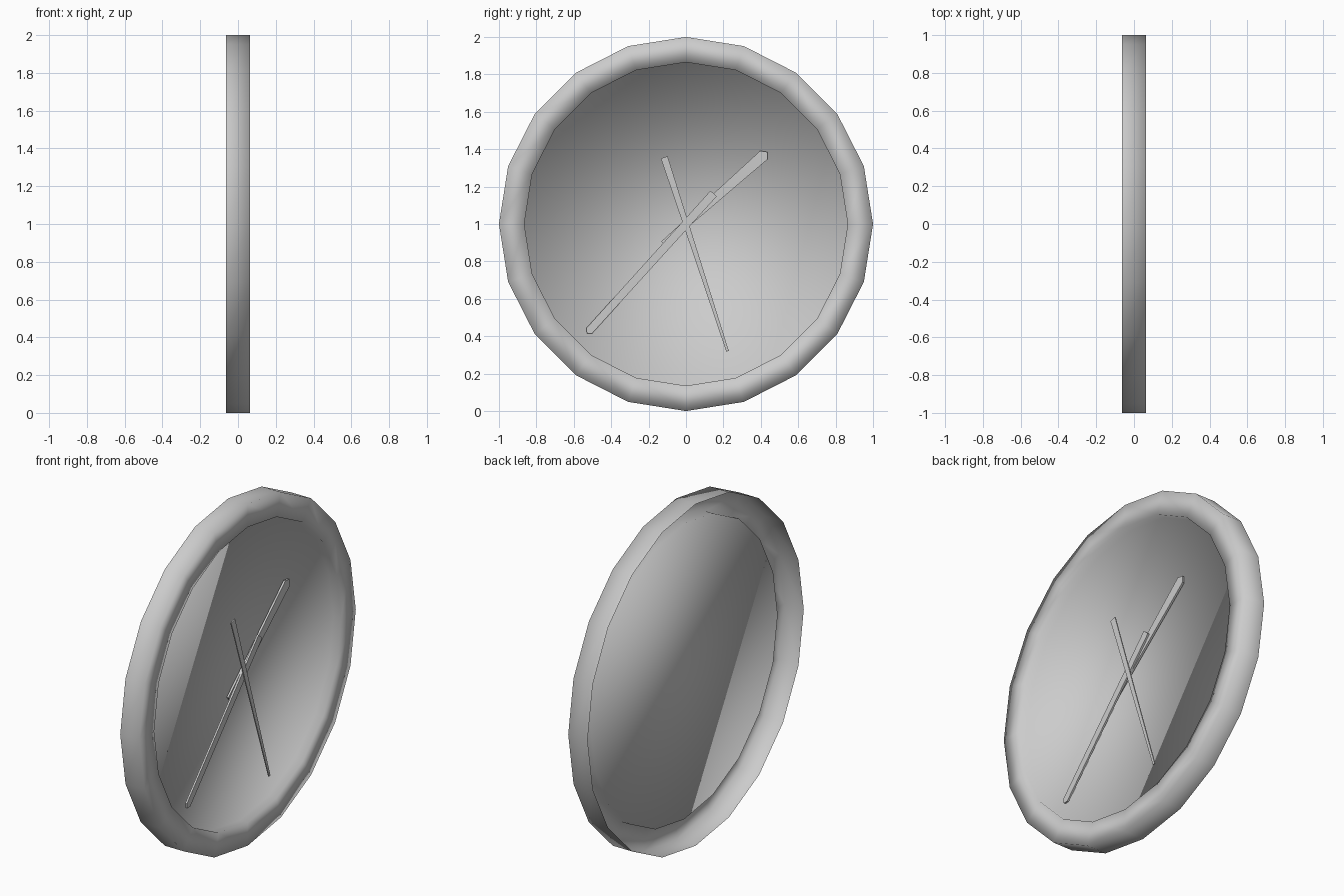
import bpy, bmesh, math
from mathutils import Vector

if "Cube" in bpy.data.objects:
    bpy.data.objects.remove(bpy.data.objects["Cube"])

N = 20
CENTRE_Z = 1.0


def finish(name, bm, smooth):
    mesh = bpy.data.meshes.new(name)
    bm.to_mesh(mesh)
    bm.free()
    for p in mesh.polygons:
        p.use_smooth = smooth
    obj = bpy.data.objects.new(name, mesh)
    bpy.context.collection.objects.link(obj)
    return obj


# Case: open-backed rim and recessed dial, one smooth 20-sided shell
def clock_case(profile):
    bm = bmesh.new()
    rings = []
    for r, x in profile:
        rings.append([bm.verts.new((x, r * math.sin(2 * math.pi * i / N),
                                    CENTRE_Z + r * math.cos(2 * math.pi * i / N)))
                      for i in range(N)])
    for a, b in zip(rings, rings[1:]):
        for i in range(N):
            j = (i + 1) % N
            bm.faces.new((a[i], b[i], b[j], a[j]))
    dial = bm.faces.new(rings[-1][::-1])
    dial.normal_update()
    # Make the dial face forward (+x) and the rest agree with it
    if dial.normal.x < 0:
        dial.normal_flip()
    bmesh.ops.recalc_face_normals(bm, faces=bm.faces[:])
    dial.normal_update()
    if dial.normal.x < 0:
        bmesh.ops.reverse_faces(bm, faces=bm.faces[:])
    return finish("clock_case", bm, True)


# Hand: thin tapered bar with chamfered tip, pointing along (dy, dz)
def clock_hand(name, tip, tail_len, w_tail, w_tip, chamfer, x0, x1):
    d = Vector((0, tip[0], tip[1]))
    length = d.length
    d.normalize()
    side = Vector((0, -d.z, d.y))
    outline = [(-tail_len, -w_tail / 2), (length - chamfer, -w_tip / 2),
               (length, 0), (length - chamfer, w_tip / 2), (-tail_len, w_tail / 2)]
    bm = bmesh.new()
    verts = [bm.verts.new(Vector((x0, 0, CENTRE_Z)) + d * u + side * v) for u, v in outline]
    base = bm.faces.new(verts)
    out = bmesh.ops.extrude_face_region(bm, geom=[base])
    moved = [g for g in out["geom"] if isinstance(g, bmesh.types.BMVert)]
    bmesh.ops.translate(bm, vec=(x1 - x0, 0, 0), verts=moved)
    bmesh.ops.recalc_face_normals(bm, faces=bm.faces[:])
    return finish(name, bm, False)


clock_case([(1.0, -0.0625), (1.0, 0.0625), (0.865, 0.0625), (0.865, 0.012)])
clock_hand("hour_hand", (0.435, 0.385), 0.16, 0.035, 0.06, 0.025, 0.018, 0.03)
clock_hand("minute_hand", (-0.53, -0.585), 0.22, 0.045, 0.042, 0.02, 0.031, 0.042)
clock_hand("second_hand", (0.222, -0.68), 0.375, 0.038, 0.014, 0.0, 0.044, 0.05)
